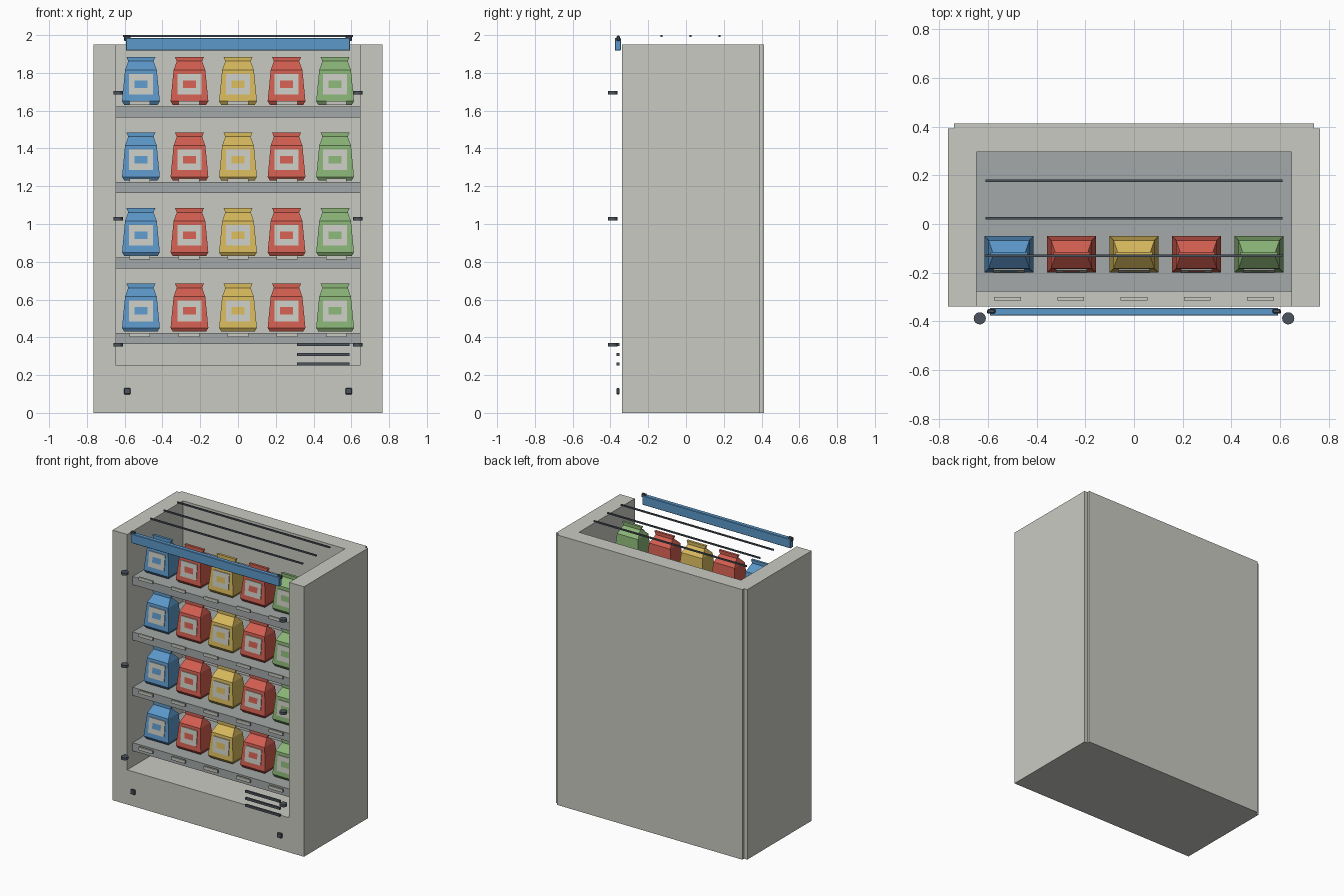
import bpy, bmesh
from mathutils import Vector

if "Cube" in bpy.data.objects:
    bpy.data.objects.remove(bpy.data.objects["Cube"])


def material(name, rgb):
    def lin(c):
        c /= 255
        return c / 12.92 if c <= 0.04045 else ((c + 0.055) / 1.055) ** 2.4
    m = bpy.data.materials.new(name)
    m.diffuse_color = (*[lin(c) for c in rgb], 1)
    m.use_nodes = True
    m.node_tree.nodes["Principled BSDF"].inputs["Base Color"].default_value = m.diffuse_color
    return m


SHELL = material("warm_grey", (201, 202, 194))
SHELF = material("cool_grey", (164, 169, 168))
DARK = material("charcoal", (76, 84, 92))
BLUE = material("blue", (92, 152, 202))
RED = material("red", (210, 94, 80))
YELLOW = material("yellow", (214, 184, 92))
GREEN = material("green", (138, 180, 118))


def finish(name, bm, *mats):
    bmesh.ops.recalc_face_normals(bm, faces=bm.faces[:])
    me = bpy.data.meshes.new(name)
    bm.to_mesh(me)
    bm.free()
    ob = bpy.data.objects.new(name, me)
    bpy.context.collection.objects.link(ob)
    for m in mats:
        me.materials.append(m)
    return ob


def box(name, mat, x0, x1, y0, y1, z0, z1, bevel=0):
    bm = bmesh.new()
    bmesh.ops.create_cube(bm, size=1)
    for v in bm.verts:
        v.co = Vector(((x0 + x1) / 2 + v.co.x * (x1 - x0),
                       (y0 + y1) / 2 + v.co.y * (y1 - y0),
                       (z0 + z1) / 2 + v.co.z * (z1 - z0)))
    if bevel:
        bmesh.ops.bevel(bm, geom=bm.edges[:], offset=bevel, segments=1, affect='EDGES')
    return finish(name, bm, mat)


def loft(name, mat, rings):
    """Skin a list of equal-length point rings and cap both ends."""
    bm = bmesh.new()
    loops = [[bm.verts.new(p) for p in r] for r in rings]
    n = len(loops[0])
    for a, b in zip(loops, loops[1:]):
        for i in range(n):
            bm.faces.new((a[i], a[(i + 1) % n], b[(i + 1) % n], b[i]))
    bm.faces.new(loops[0])
    bm.faces.new(loops[-1])
    return finish(name, bm, mat)


# Cabinet shell: notched back corners, open front and top
outline = [(-.765, -.34), (.765, -.34), (.765, .393), (.74, .393),
           (.74, .413), (-.74, .413), (-.74, .393), (-.765, .393)]
cabinet = loft("cabinet", SHELL, [[(x, y, z) for x, y in outline] for z in (0, 1.95)])
cutter = box("cabinet_cutter", SHELL, -.647, .647, -.6, .297, .25, 2.3)
cutter.hide_render = True
cut = cabinet.modifiers.new("opening", 'BOOLEAN')
cut.operation, cut.solver, cut.object = 'DIFFERENCE', 'EXACT', cutter
bpy.context.view_layer.objects.active = cabinet
bpy.ops.object.modifier_apply(modifier=cut.name)
bpy.data.objects.remove(cutter)


# Bag: tapered body, pinched neck and flared crimped top
BAG_Y = -.125
SECTIONS = [(0, .088, .062), (.02, .1, .075), (.185, .084, .058),
            (.232, .067, .009), (.255, .077, .009)]


def bag(x, z, mat):
    loft("bag", mat, [[(x + sx * w, BAG_Y + sy * d, z + h)
                       for sx, sy in ((-1, -1), (1, -1), (1, 1), (-1, 1))]
                      for h, w, d in SECTIONS])
    # label plate lying on the sloping front, with a coloured window
    bm = bmesh.new()

    def row(h, w, off):
        y = BAG_Y - .075 + .017 * (h - .02) / .165 - off
        return [(x - w, y, z + h), (x + w, y, z + h)]

    def quad(h0, h1, w, off):
        a, b = row(h0, w, off), row(h1, w, off)
        return [bm.verts.new(p) for p in (a[0], a[1], b[1], b[0])]
    back = quad(.055, .164, .064, -.001)
    front = quad(.055, .164, .064, .005)
    window = quad(.09, .13, .034, .005)
    for i in range(4):
        j = (i + 1) % 4
        bm.faces.new((back[i], back[j], front[j], front[i]))
        bm.faces.new((front[i], front[j], window[j], window[i]))
    bm.faces.new(back)
    bm.faces.new(window).material_index = 1
    finish("bag_label", bm, SHELL, mat)


# Four stocked shelves with price tags
for level in range(4):
    top = .423 + .4 * level
    box("shelf", SHELF, -.647, .647, -.278, .297, top - .059, top)
    tag_z = .413 + .409 * level
    for i, mat in enumerate((BLUE, RED, YELLOW, RED, GREEN)):
        bag((i - 2) * .257, top + .007, mat)
        tx = (i - 2) * .26
        box("price_tag", SHELL, tx - .055, tx + .055, -.314, -.301, tag_z - .011, tag_z + .011)

# Header bar
box("header_bar", BLUE, -.593, .593, -.377, -.345, 1.918, 1.985, .003)

# Roof rods
for y in (-.13, .024, .178):
    box("roof_rod", DARK, -.61, .61, y - .005, y + .005, 1.99, 2.0)

# Mirrored hardware: header clips, side hinges, foot knobs
for s in (-1, 1):
    cx = s * .586
    box("header_clip", DARK, cx - .017, cx + .017, -.367, -.35, 1.968, 1.997, .004)
    box("foot_knob", DARK, cx - .018, cx + .018, -.369, -.352, .098, .132, .004)
    for z in (.361, 1.028, 1.695):
        bm = bmesh.new()
        bmesh.ops.create_cone(bm, cap_ends=True, segments=16, radius1=.025, radius2=.025, depth=.018)
        bmesh.ops.translate(bm, verts=bm.verts[:], vec=(s * .634, -.388, z))
        finish("hinge", bm, DARK)

# Vent slats
for z in (.26, .31, .361):
    box("vent_slat", DARK, .313, .59, -.367, -.353, z - .008, z + .008)
